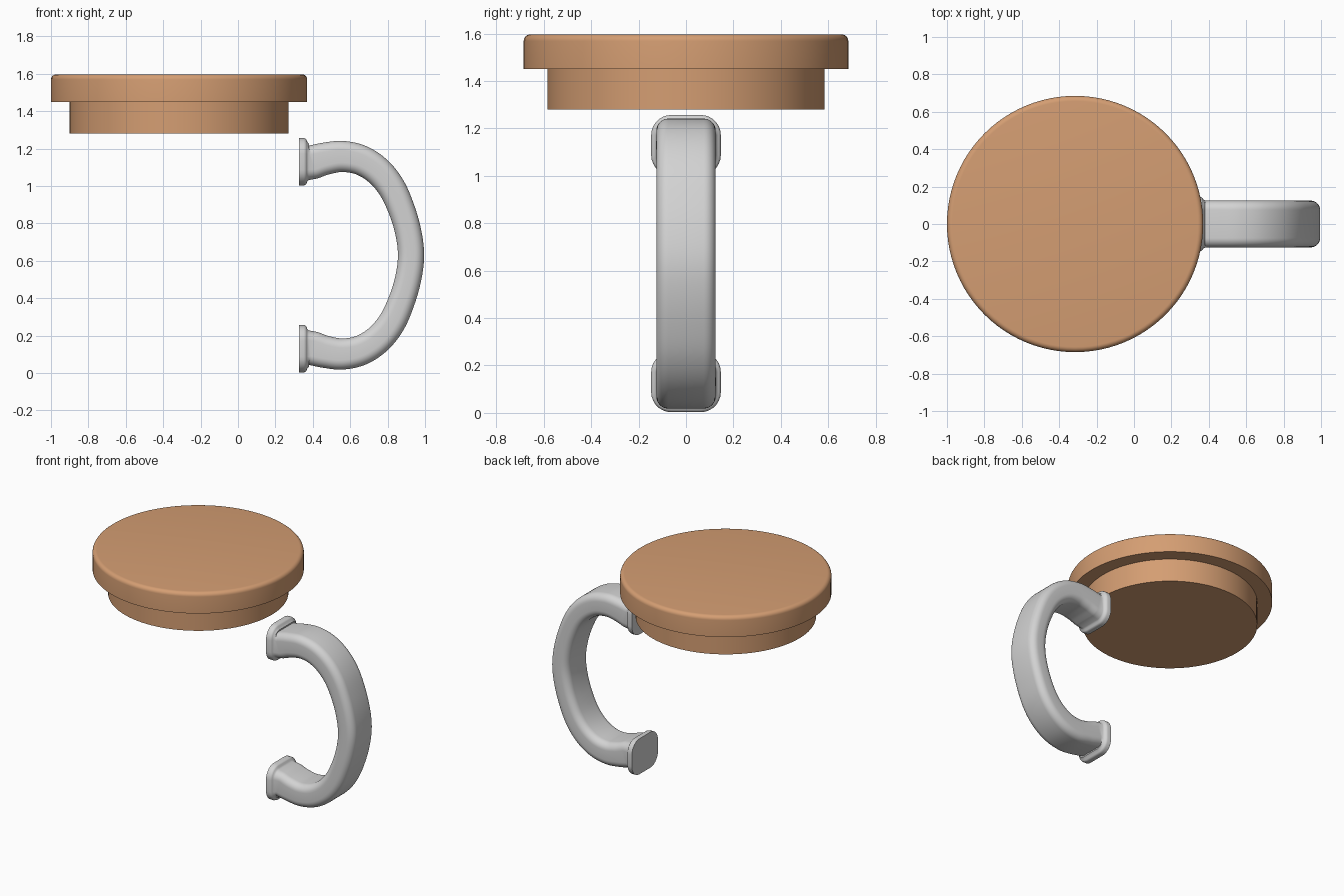
import bpy, bmesh, math
from mathutils import Vector

if "Cube" in bpy.data.objects:
    bpy.data.objects.remove(bpy.data.objects["Cube"])


def material(name, rgb):
    m = bpy.data.materials.new(name)
    m.diffuse_color = (*rgb, 1)
    m.use_nodes = True
    m.node_tree.nodes["Principled BSDF"].inputs["Base Color"].default_value = m.diffuse_color
    return m


def skin(name, rings, mat, angle):
    """Join equal-length rings into a capped solid."""
    bm = bmesh.new()
    vr = [[bm.verts.new(p) for p in r] for r in rings]
    n = len(vr[0])
    for a, b in zip(vr, vr[1:]):
        for i in range(n):
            j = (i + 1) % n
            bm.faces.new((a[i], a[j], b[j], b[i]))
    bm.faces.new(vr[0])
    bm.faces.new(vr[-1])
    bmesh.ops.recalc_face_normals(bm, faces=bm.faces)
    me = bpy.data.meshes.new(name)
    bm.to_mesh(me)
    bm.free()
    me.materials.append(mat)
    ob = bpy.data.objects.new(name, me)
    bpy.context.collection.objects.link(ob)
    bpy.ops.object.select_all(action='DESELECT')
    ob.select_set(True)
    bpy.context.view_layer.objects.active = ob
    bpy.ops.object.shade_smooth_by_angle(angle=math.radians(angle))


def rounded_rect(a, b, r, steps=7):
    """Points (u, v) of a rectangle with half sizes a, b and corner radius r."""
    pts = []
    for k, (sx, sy) in enumerate([(1, 1), (-1, 1), (-1, -1), (1, -1)]):
        for i in range(steps + 1):
            t = math.pi / 2 * (k + i / steps)
            pts.append((sx * (a - r) + r * math.cos(t), sy * (b - r) + r * math.sin(t)))
    return pts


def smooth_path(pts, steps=8):
    """Catmull-Rom through tuples of any length."""
    P = [Vector(p) for p in pts]
    P = [2 * P[0] - P[1]] + P + [2 * P[-1] - P[-2]]
    out = []
    for p0, p1, p2, p3 in zip(P, P[1:], P[2:], P[3:]):
        for i in range(steps):
            t = i / steps
            out.append(0.5 * (2 * p1 + (p2 - p0) * t + (2 * p0 - 5 * p1 + 4 * p2 - p3) * t * t
                              + (3 * p1 - p0 - 3 * p2 + p3) * t ** 3))
    return out + [P[-2]]


orange = material("warm_tan", (0.66, 0.34, 0.17))
grey = material("light_grey", (0.65, 0.65, 0.65))

# Lid: plug below, wider disc with a rounded top rim
CX, R, TOP, F = -0.315, 0.685, 1.597, 0.028
profile = [(0.585, 1.28), (0.585, 1.45), (R, 1.45)]
profile += [(R - F + F * math.cos(t * math.pi / 12), TOP - F + F * math.sin(t * math.pi / 12))
            for t in range(7)]
N = 96
skin("lid", [[(CX + r * math.cos(2 * math.pi * i / N), r * math.sin(2 * math.pi * i / N), z)
              for i in range(N)] for r, z in profile], orange, 40)

# Handle: swept rounded bar, upper half mirrored about mid height
MID = 0.63
half = [(0.40, 1.128, 0.091), (0.47, 1.147, 0.086), (0.56, 1.158, 0.083), (0.66, 1.137, 0.08),
        (0.752, 1.077, 0.077), (0.825, 0.985, 0.074), (0.88, 0.86, 0.071), (0.913, 0.74, 0.07)]
mirror = [(x, 2 * MID - z, h) for x, z, h in reversed(half)]
path = smooth_path(half + [(0.925, MID, 0.07)] + mirror)
rings = []
for i, p in enumerate(path):
    d = path[min(i + 1, len(path) - 1)] - path[max(i - 1, 0)]
    t = Vector((d.x, 0, d.y)).normalized()
    nrm = Vector((-t.z, 0, t.x))
    c = Vector((p.x, 0, p.y))
    rings.append([c + nrm * v + Vector((0, u, 0)) for u, v in rounded_rect(0.125, p.z, 0.05)])

# Flared mounting feet: x, half width, half height, corner radius
foot = [(0.325, 0.147, 0.127, 0.085), (0.352, 0.147, 0.127, 0.085), (0.361, 0.144, 0.124, 0.082),
        (0.366, 0.138, 0.118, 0.075), (0.370, 0.131, 0.107, 0.065), (0.379, 0.127, 0.098, 0.055)]


def foot_ring(s, side):
    x, a, b, r = s
    return [Vector((x, u, MID + side * 0.5 + v * side)) for u, v in rounded_rect(a, b, r)]


start = [foot_ring(s, 1) for s in foot]
end = [foot_ring(s, -1) for s in reversed(foot)]
skin("handle", start + rings + end, grey, 50)
